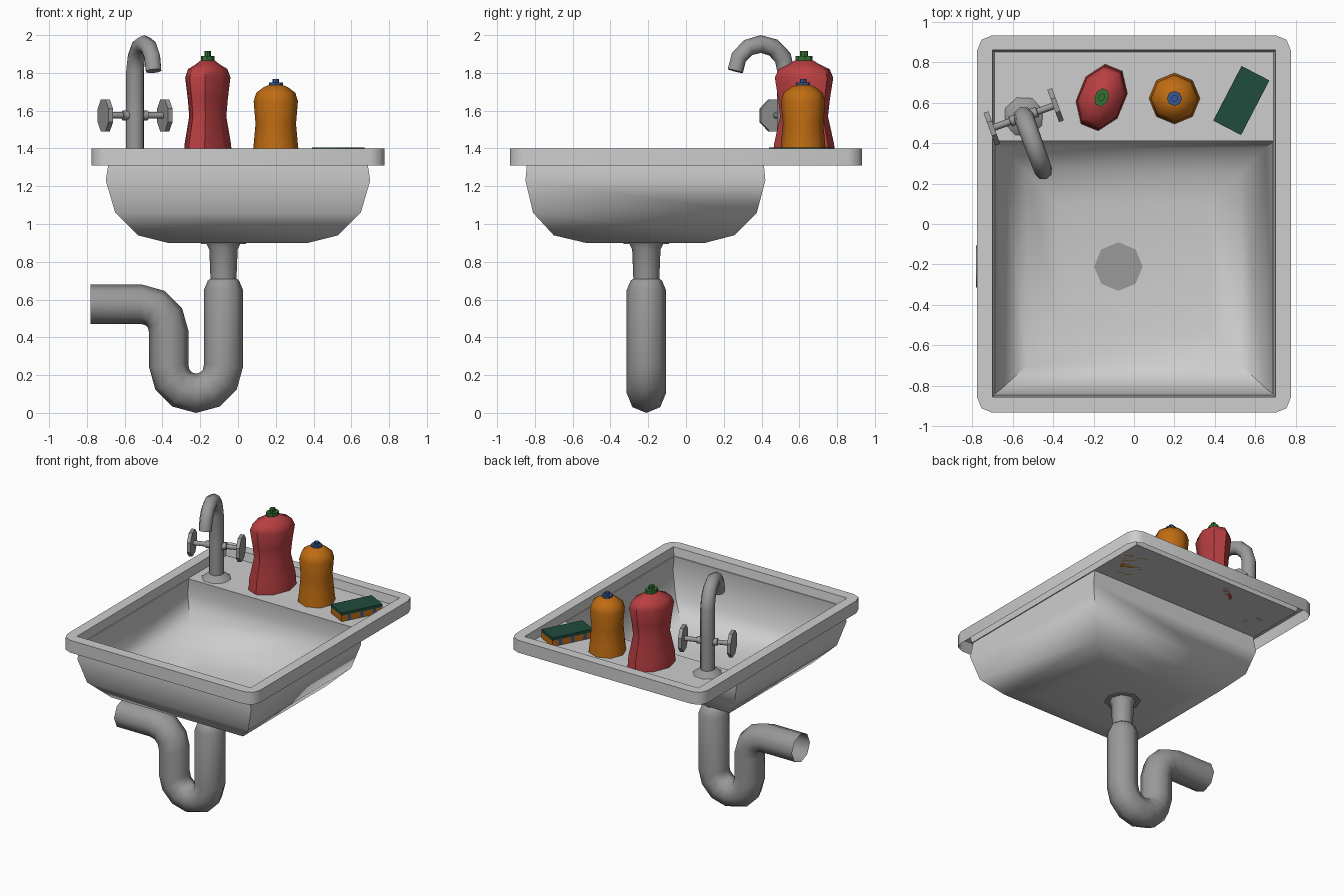
import bpy, bmesh, math
from mathutils import Vector, Matrix

if "Cube" in bpy.data.objects:
    bpy.data.objects.remove(bpy.data.objects["Cube"])


def mat(name, *c):
    m = bpy.data.materials.new(name)
    m.diffuse_color = (*c, 1)
    m.use_nodes = True
    m.node_tree.nodes["Principled BSDF"].inputs["Base Color"].default_value = m.diffuse_color
    return m


CERAMIC = mat("ceramic grey", .61, .61, .61)
METAL = mat("pipe grey", .32, .32, .32)
RED = mat("bottle red", .49, .05, .055)
GREEN = mat("cap green", .035, .17, .035)
ORANGE = mat("bottle orange", .52, .15, .006)
BLUE = mat("cap blue", .04, .1, .3)
SCOUR = mat("scourer green", .014, .072, .045)


def finish(bm, name, mats, angle, up_floor=False):
    bmesh.ops.remove_doubles(bm, verts=bm.verts, dist=1e-4)
    bmesh.ops.recalc_face_normals(bm, faces=bm.faces)
    if up_floor:
        floor = min(bm.faces, key=lambda f: f.calc_center_median().z)
        if floor.normal.z < 0:
            bmesh.ops.reverse_faces(bm, faces=bm.faces)
    me = bpy.data.meshes.new(name)
    bm.to_mesh(me)
    bm.free()
    for m in mats:
        me.materials.append(m)
    ob = bpy.data.objects.new(name, me)
    bpy.context.collection.objects.link(ob)
    if angle:
        bpy.ops.object.select_all(action='DESELECT')
        ob.select_set(True)
        bpy.context.view_layer.objects.active = ob
        bpy.ops.object.shade_smooth_by_angle(angle=math.radians(angle))
    return ob


def loft(name, rings, m, angle=50, start=True, end=True, up_floor=False):
    """Skin a list of closed rings, optionally capping the ends."""
    bm = bmesh.new()
    vs = [[bm.verts.new(p) for p in r] for r in rings]
    n = len(vs[0])
    for a, b in zip(vs, vs[1:]):
        for i in range(n):
            j = (i + 1) % n
            bm.faces.new((a[i], a[j], b[j], b[i]))
    if start:
        bm.faces.new(vs[0][::-1])
    if end:
        bm.faces.new(vs[-1])
    return finish(bm, name, [m], angle, up_floor)


def tube(name, path, normal, m, sides=8, **kw):
    """Sweep a circle along a planar path of (point, radius)."""
    nrm = Vector(normal).normalized()
    pts = [Vector(p) for p, r in path]
    rings = []
    for i, (p, r) in enumerate(path):
        t = pts[min(i + 1, len(pts) - 1)] - pts[max(i - 1, 0)]
        u = t.normalized().cross(nrm)
        rings.append([pts[i] + r * (math.cos(a) * nrm + math.sin(a) * u)
                      for a in (2 * math.pi * k / sides for k in range(sides))])
    return loft(name, rings, m, **kw)


def turned(name, centre, profile, axes, rot, m, off=0.0, **kw):
    """Eight-sided elliptical turning from (z, scale) pairs."""
    R = Matrix.Rotation(math.radians(rot), 3, 'Z')
    rings = []
    for z, s in profile:
        rings.append([R @ Vector((axes[0] * s * math.cos(a), axes[1] * s * math.sin(a), 0))
                      + Vector((*centre, z))
                      for a in (math.pi / 4 * (k + off) for k in range(8))])
    return loft(name, rings, m, **kw)


# Sink: rim, sunken deck and basin as one continuous sheet
def rrect(x, y0, y1, r, z):
    pts = []
    for q, (cx, cy) in enumerate([(x - r, y1 - r), (r - x, y1 - r), (r - x, y0 + r), (x - r, y0 + r)]):
        for k in range(3):
            a = math.pi / 2 * q + math.pi / 4 * k
            pts.append((cx + r * math.cos(a), cy + r * math.sin(a), z))
    return pts


DECK = 1.34
loft("sink", [rrect(*a) for a in [
    (.775, -.932, .932, .075, 1.31), (.775, -.932, .932, .075, 1.40),
    (.70, -.855, .86, 0, 1.40), (.69, -.846, .85, 0, DECK),
    (.683, -.84, .41, 0, DECK), (.70, -.85, .42, 0, 1.23),
    (.65, -.81, .375, 0, 1.06), (.53, -.70, .255, 0, .94),
    (.37, -.53, .10, 0, .90)]], CERAMIC, angle=61, start=False, up_floor=True)

# Drain and trap
DX, DY = -.077, -.21
turned("drain", (DX, DY), [(.895, 1), (.906, 1)], (.12, .12), 0, METAL)
turned("drain_tailpiece", (DX, DY), [(.90, .092), (.865, .075), (.69, .068)], (1, 1), 0, METAL)
path = [((DX, DY, .71), .07), ((DX, DY, .70), .083), ((DX, DY, .65), .104)]
B = .145
for k in range(7):
    a = math.pi * k / 6
    path.append(((DX - B + B * math.cos(a), DY, .249 - B * math.sin(a)), .104))
for k in range(4):
    a = math.pi / 6 * k
    path.append(((DX - 3 * B + B * math.cos(a), DY, .43 + B * math.sin(a)), .104))
path.append(((-.78, DY, .575), .104))
tube("trap_pipe", path, (0, 1, 0), METAL, end=False)

# Faucet, turned about its post
FX, FY, FA = -.545, .53, math.radians(20)
side = Vector((math.cos(FA), math.sin(FA), 0))
out = Vector((math.sin(FA), -math.cos(FA), 0))
base = Vector((FX, FY, 0))
up = Vector((0, 0, 1))
turned("faucet_flange", (FX, FY), [(DECK, .1), (1.375, .055)], (1, 1), 20, METAL)
R = .143
path = [(base + up * DECK, .05), (base + up * 1.6, .05)]
for k in range(7):
    a = math.pi * k / 6
    path.append((base + out * (R - R * math.cos(a)) + up * (1.81 + R * math.sin(a)), .05 - .001 * k))
tube("faucet_spout", path, side, METAL)
for s, label in ((-1, "left"), (1, "right")):
    at = lambda d: base + up * 1.575 + side * (s * d)
    tube("tap_stem_" + label, [(at(.03), .026), (at(.07), .026), (at(.072), .017),
                               (at(.165), .017)], up, METAL)
    # eight-sided handle with a flat top edge
    c = math.cos(math.pi / 8)
    tube("tap_handle_" + label, [(at(.155), .085 / c), (at(.18), .085 / c)],
         up * c + out * math.sin(math.pi / 8), METAL, angle=30)

# Bottles with stepped caps
turned("red_bottle", (-.16, .625), [(DECK, 1), (1.42, .97), (1.57, .77), (1.66, .83), (1.775, .94),
                                    (1.82, .82), (1.845, .5), (1.865, .3)],
       (.172, .12), 68, RED, off=.5)
turned("red_bottle_cap", (-.16, .625), [(1.855, 1), (1.89, 1), (1.89, .45), (1.915, .45)],
       (.047, .034), 68, GREEN, off=.5, angle=30)
turned("orange_bottle", (.2, .62), [(DECK, 1), (1.42, .93), (1.53, .85), (1.65, .93),
                                    (1.695, .82), (1.725, .5), (1.735, .3)],
       (.126, .126), 0, ORANGE)
turned("orange_bottle_cap", (.2, .62), [(1.725, 1), (1.75, 1), (1.75, .48), (1.768, .48)],
       (.037, .037), 0, BLUE, angle=30)

# Sponge: flecked foam block under a scouring layer
def block(name, z0, z1, mats, cuts):
    bm = bmesh.new()
    bmesh.ops.create_cube(bm, size=1)
    if cuts:
        es = [e for e in bm.edges if abs(e.verts[0].co.x - e.verts[1].co.x) > .5]
        bmesh.ops.subdivide_edges(bm, edges=es, cuts=cuts, use_grid_fill=True)
        for f in bm.faces:
            c = f.calc_center_median()
            if abs(c.y) > .4 and round((c.x + .5) * (cuts + 1) - .5) % 4 == 2:
                f.material_index = 1
    bm.transform(Matrix.Translation((.53, .61, (z0 + z1) / 2))
                 @ Matrix.Rotation(math.radians(62.6), 4, 'Z')
                 @ Matrix.Diagonal((.304, .155, z1 - z0, 1)))
    finish(bm, name, mats, 0)


block("sponge_foam", DECK, 1.383, [ORANGE, BLUE], 12)
block("sponge_scourer", 1.383, 1.404, [SCOUR], 0)
